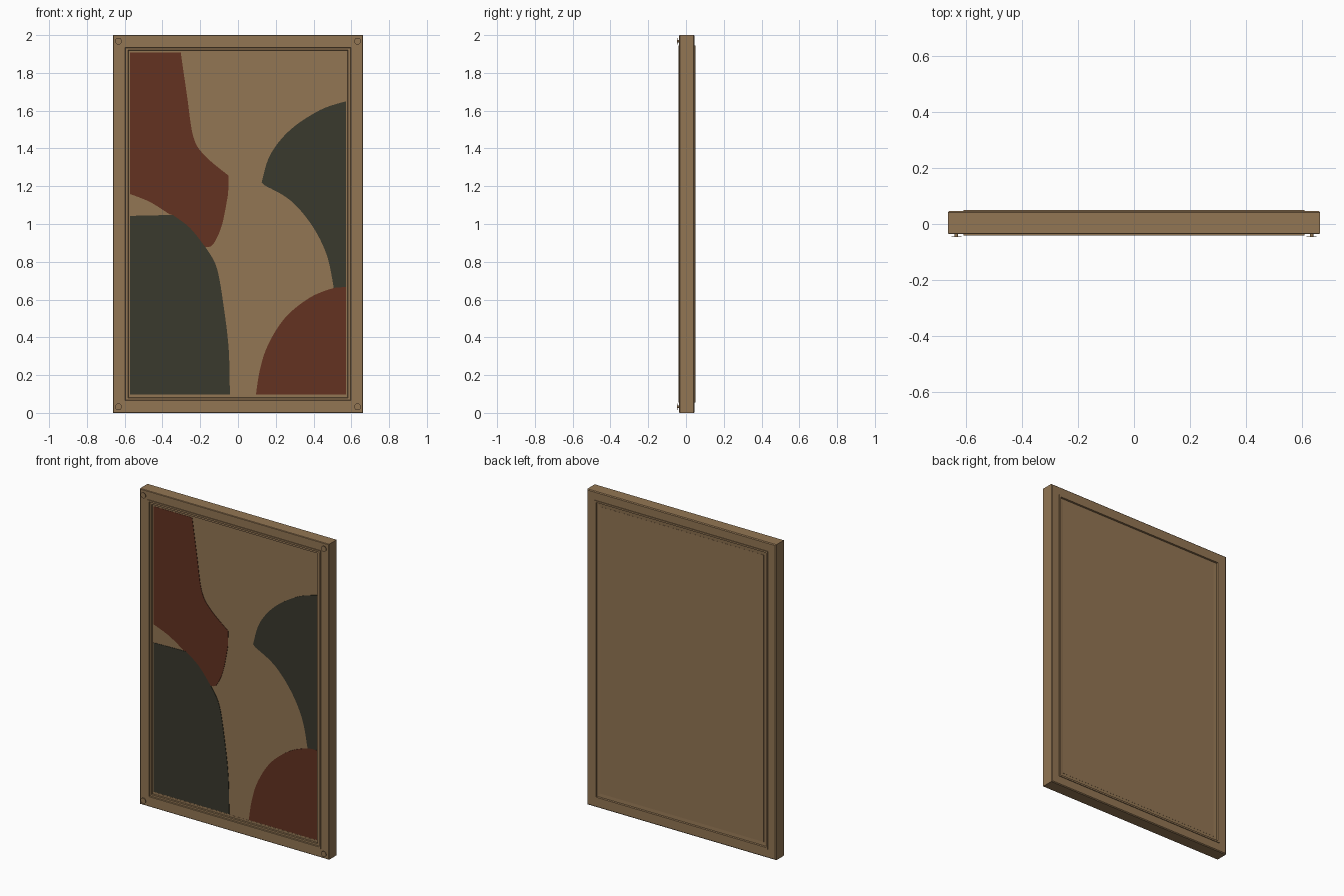
import bpy, bmesh, math

if "Cube" in bpy.data.objects:
    bpy.data.objects.remove(bpy.data.objects["Cube"])

W, H = 0.663, 2.0          # half width, height


def material(name, rgb):
    m = bpy.data.materials.new(name)
    m.diffuse_color = (*rgb, 1)
    m.use_nodes = True
    m.node_tree.nodes["Principled BSDF"].inputs["Base Color"].default_value = m.diffuse_color
    return m


TAN = material("tan wood", (0.29, 0.18, 0.087))
RED = material("rust red", (0.127, 0.032, 0.015))
GREEN = material("dark olive", (0.042, 0.041, 0.026))


def finish(name, bm, mat):
    bmesh.ops.recalc_face_normals(bm, faces=bm.faces)
    me = bpy.data.meshes.new(name)
    bm.to_mesh(me)
    bm.free()
    me.materials.append(mat)
    ob = bpy.data.objects.new(name, me)
    bpy.context.collection.objects.link(ob)
    return ob


def extrude_outline(name, pts, y0, y1, mat):
    """Solid plate from an (x, z) outline between two depths."""
    bm = bmesh.new()
    f = bm.faces.new([bm.verts.new((x, y0, z)) for x, z in pts])
    res = bmesh.ops.extrude_face_region(bm, geom=[f])
    for v in res["geom"]:
        if isinstance(v, bmesh.types.BMVert):
            v.co.y = y1
    return finish(name, bm, mat)


def smooth(pts, steps=6):
    """Catmull-Rom curve through the points of one contour."""
    p = [pts[0]] + pts + [pts[-1]]
    out = []
    for a, b, c, d in zip(p, p[1:], p[2:], p[3:]):
        for i in range(steps):
            t = i / steps
            out.append(tuple(0.5 * (2 * b[k] + (c[k] - a[k]) * t
                       + (2 * a[k] - 5 * b[k] + 4 * c[k] - d[k]) * t * t
                       + (3 * b[k] - a[k] - 3 * c[k] + d[k]) * t ** 3) for k in (0, 1)))
    return out + [pts[-1]]


# Frame: moulding section (inset from edge, depth) swept round the rectangle
section = [(0, 0.041), (0, -0.033), (0.003, -0.036), (0.055, -0.036), (0.055, -0.041),
           (0.066, -0.041), (0.068, -0.034), (0.080, -0.034), (0.082, -0.026), (0.094, -0.026),
           (0.094, 0.038), (0.068, 0.040), (0.066, 0.050), (0.055, 0.050), (0.055, 0.046),
           (0.005, 0.046)]
bm = bmesh.new()
rings = [[bm.verts.new(c) for c in ((-W + i, y, i), (W - i, y, i),
                                    (W - i, y, H - i), (-W + i, y, H - i))] for i, y in section]
for a, b in zip(rings, rings[1:] + rings[:1]):
    for k in range(4):
        n = (k + 1) % 4
        bm.faces.new((a[k], a[n], b[n], b[k]))
finish("frame", bm, TAN)

# Panel filling the frame
L, R, B, T = -0.572, 0.572, 0.098, 1.908
P = 0.0905
extrude_outline("panel", [(-W + P, P), (W - P, P), (W - P, H - P), (-W + P, H - P)],
                -0.025, 0.039, TAN)

# Painted patches as thin plates; shared contours keep neighbours flush
FRONT, BACK = -0.0275, -0.0245
seam = smooth([(-0.345, 1.048), (-0.254, 0.979), (-0.172, 0.877)])
extrude_outline(
    "upper_left_patch",
    smooth([(-0.303, T), (-0.27, 1.68), (-0.236, 1.46), (-0.174, 1.36), (-0.05, 1.256)])
    + smooth([(-0.052, 1.16), (-0.085, 0.995), (-0.13, 0.895), (-0.165, 0.877)])
    + seam[::-1]
    + smooth([(-0.36, 1.05), (-0.465, 1.116), (L, 1.159)]) + [(L, T)],
    FRONT, BACK, RED)
extrude_outline(
    "lower_left_patch",
    [(L, B), (L, 1.043)] + seam[:-1]
    + smooth([(-0.172, 0.877), (-0.112, 0.767), (-0.074, 0.55), (-0.049, 0.333), (-0.043, B)]),
    FRONT, BACK, GREEN)
extrude_outline(
    "upper_right_patch",
    smooth([(R, 1.65), (0.434, 1.603), (0.275, 1.497), (0.17, 1.365), (0.125, 1.22)])
    + smooth([(0.14, 1.205), (0.275, 1.127), (0.39, 0.995), (0.47, 0.836), (0.507, 0.662)])
    + [(R, 0.667)],
    FRONT, BACK, GREEN)
extrude_outline(
    "lower_right_patch",
    smooth([(R, 0.666), (0.507, 0.661), (0.38, 0.61), (0.249, 0.503), (0.159, 0.36),
            (0.116, 0.228), (0.095, B)]) + [(R, B)],
    FRONT, BACK, RED)


# Corner studs: thin round head on a narrow shank
def disc(name, x, z, r, y0, y1):
    pts = [(x + r * math.cos(math.tau * i / 24), z + r * math.sin(math.tau * i / 24))
           for i in range(24)]
    extrude_outline(name, pts, y0, y1, TAN)


for sx, side in ((-1, "left"), (1, "right")):
    for z, level in ((0.032, "bottom"), (H - 0.032, "top")):
        disc(f"stud_head_{level}_{side}", sx * 0.633, z, 0.018, -0.047, -0.044)
        disc(f"stud_shank_{level}_{side}", sx * 0.633, z, 0.006, -0.045, -0.034)
